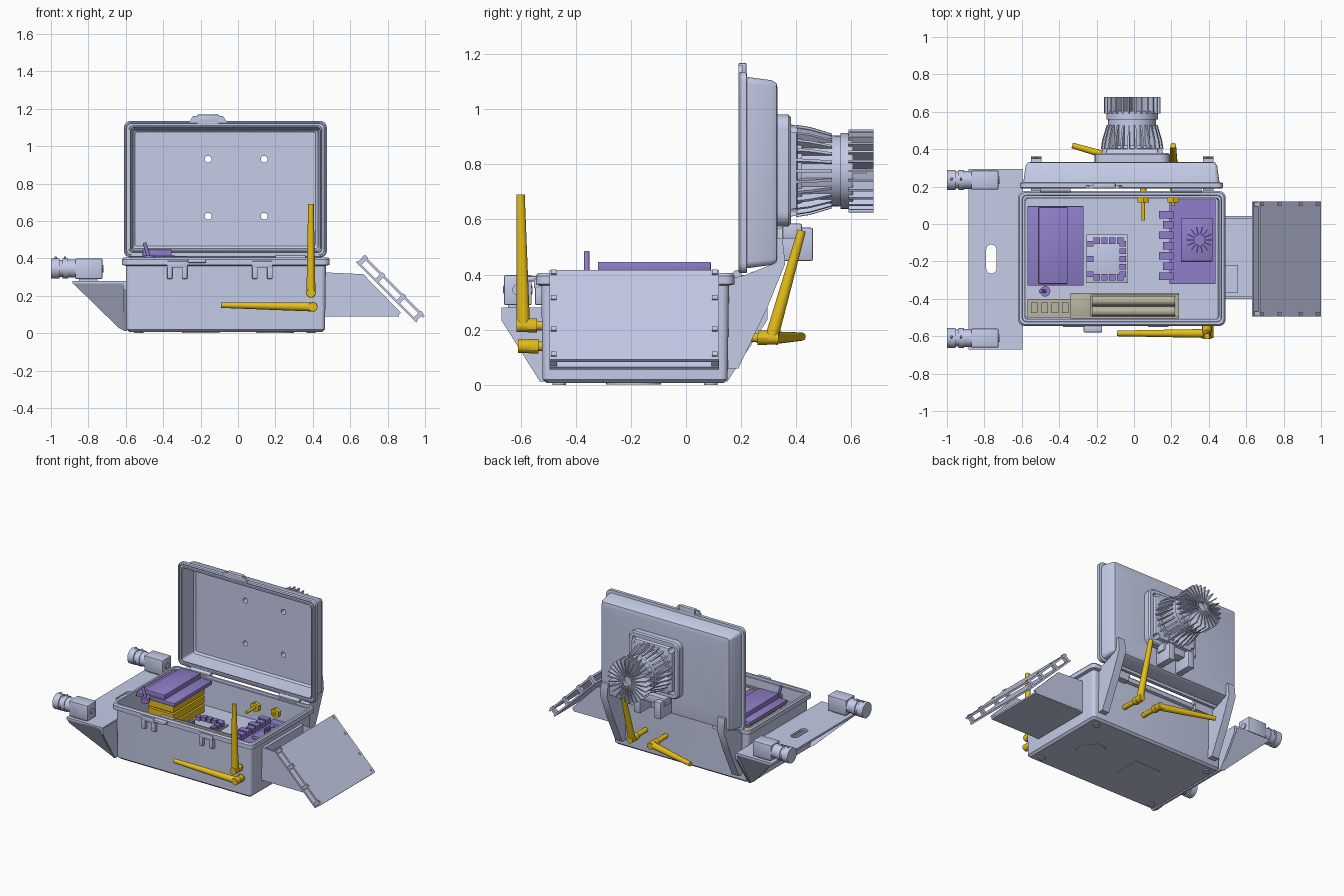
import bpy, bmesh, math
from mathutils import Vector, Matrix

cube = bpy.data.objects.get("Cube")
if cube:
    bpy.data.objects.remove(cube, do_unlink=True)


def material(name, rgb):
    m = bpy.data.materials.new(name)
    m.use_nodes = True
    m.diffuse_color = (*rgb, 1)
    m.node_tree.nodes["Principled BSDF"].inputs["Base Color"].default_value = (*rgb, 1)
    return m


GREY = material("pale blue grey", (0.59, 0.64, 0.85))
PURPLE = material("purple", (0.28, 0.21, 0.59))
YELLOW = material("golden yellow", (0.80, 0.52, 0.01))
BEIGE = material("warm grey", (0.49, 0.46, 0.36))
parts = []


def finish(name, bm, mat):
    bmesh.ops.recalc_face_normals(bm, faces=bm.faces)
    me = bpy.data.meshes.new(name)
    bm.to_mesh(me)
    bm.free()
    me.materials.append(mat)
    ob = bpy.data.objects.new(name, me)
    bpy.context.scene.collection.objects.link(ob)
    parts.append(ob)
    return ob


def box(name, x, y, z, mat=GREY, bevel=0, place=Matrix()):
    """Block given by its (low, high) extent on each axis."""
    bm = bmesh.new()
    bmesh.ops.create_cube(bm, size=1)
    for v in bm.verts:
        v.co = [(a[0] + a[1]) / 2 + c * (a[1] - a[0]) for a, c in zip((x, y, z), v.co)]
    if bevel:
        bmesh.ops.bevel(bm, geom=bm.edges[:], offset=bevel, segments=2, affect='EDGES', profile=0.5)
    bm.transform(place)
    return finish(name, bm, mat)


def rod(name, p, q, r1, r2=None, mat=GREY, sides=20):
    """Cylinder or cone between two points."""
    p, q = Vector(p), Vector(q)
    bm = bmesh.new()
    turn = (q - p).to_track_quat('Z', 'Y').to_matrix().to_4x4()
    bmesh.ops.create_cone(bm, cap_ends=True, segments=sides, radius1=r1,
                          radius2=r1 if r2 is None else r2, depth=(q - p).length,
                          matrix=Matrix.Translation((p + q) / 2) @ turn)
    return finish(name, bm, mat)


def prism(name, pts, offset, mat=GREY):
    """Polygon extruded along an offset vector."""
    bm = bmesh.new()
    face = bm.faces.new([bm.verts.new(p) for p in pts])
    new = bmesh.ops.extrude_face_region(bm, geom=[face])["geom"]
    bmesh.ops.translate(bm, vec=offset, verts=[g for g in new if isinstance(g, bmesh.types.BMVert)])
    return finish(name, bm, mat)


def loft(name, rect, rings, mapping, mat=GREY, corner=0.035):
    """Rounded rectangle loops (inset, depth) joined into a closed skin."""
    u0, u1, v0, v1 = rect
    bm = bmesh.new()
    loops = []
    for inset, depth in rings:
        r = max(corner - inset * 0.5, 0.012)
        loop = []
        for k, (cu, cv) in enumerate(((u1, v1), (u0, v1), (u0, v0), (u1, v0))):
            cu += (inset + r) * (-1 if cu == u1 else 1)
            cv += (inset + r) * (-1 if cv == v1 else 1)
            for i in range(6):
                a = math.pi / 2 * (k + i / 5)
                loop.append(bm.verts.new(mapping(cu + r * math.cos(a), cv + r * math.sin(a), depth)))
        loops.append(loop)
    n = len(loops[0])
    for a, b in zip(loops, loops[1:]):
        for i in range(n):
            bm.faces.new((a[i], a[(i + 1) % n], b[(i + 1) % n], b[i]))
    bm.faces.new(loops[0])
    bm.faces.new(loops[-1])
    return finish(name, bm, mat)


def cut(ob, cutter):
    mod = ob.modifiers.new("hole", 'BOOLEAN')
    mod.operation, mod.object, mod.solver = 'DIFFERENCE', cutter, 'EXACT'
    bpy.context.view_layer.objects.active = ob
    bpy.ops.object.modifier_apply(modifier=mod.name)
    parts.remove(cutter)
    bpy.data.objects.remove(cutter, do_unlink=True)


def flat(u, v, d):
    return (u, v, d)


def upright(u, v, d):
    return (u, d, v)


# Case: tub with a stepped rim, internal mounting deck and feet
loft("case_tub", (-0.62, 0.49, -0.545, 0.176),
     [(0.04, 0.006), (0.025, 0.02), (0.02, 0.36), (0, 0.365), (0, 0.395), (0.008, 0.405),
      (0.022, 0.405), (0.024, 0.39), (0.036, 0.39), (0.04, 0.20)], flat)
for x in (-0.53, 0.39):
    for y in (-0.46, 0.09):
        rod("foot", (x, y, 0), (x, y, 0.012), 0.025)
rod("base_ring", (0.2, -0.19, 0.002), (0.2, -0.19, 0.012), 0.1, sides=32)
box("base_label_plate", (-0.3, -0.1), (-0.28, -0.1), (0.002, 0.01))

# Latches on the front, hinges on the back
for x in (-0.325, 0.13):
    box("latch", (x - 0.055, x + 0.055), (-0.552, -0.53), (0.35, 0.385), bevel=0.004)
    for s in (-0.04, 0.04):
        box("latch_leg", (x + s - 0.014, x + s + 0.014), (-0.547, -0.52), (0.29, 0.36), bevel=0.003)
box("front_catch", (-0.27, -0.17), (-0.58, -0.54), (0.375, 0.395), bevel=0.008)
for x in (-0.42, 0.28):
    rod("hinge_barrel", (x - 0.08, 0.185, 0.4), (x + 0.08, 0.185, 0.4), 0.016)
    box("hinge_leaf", (x - 0.07, x + 0.07), (0.15, 0.2), (0.35, 0.4))

# Raised lid and the square flange plate on its back, drilled together
lid = loft("lid", (-0.61, 0.475, 0.405, 1.135),
           [(0.06, 0.332), (0.04, 0.328), (0.03, 0.31), (0.018, 0.222), (0, 0.22), (0, 0.196), (0.006, 0.19),
            (0.012, 0.19), (0.014, 0.198), (0.026, 0.198), (0.028, 0.19), (0.034, 0.19),
            (0.048, 0.30), (0.06, 0.312)], upright)
plate = loft("flange_plate", (-0.21, 0.19, 0.575, 0.98),
             [(0, 0.325), (0, 0.372), (0.008, 0.38), (0.035, 0.38), (0.04, 0.40), (0.05, 0.404)],
             upright, corner=0.05)
for x in (-0.16, 0.14):
    for z in (0.625, 0.93):
        for ob in (lid, plate):
            cut(ob, rod("drill", (x, 0.1, z), (x, 0.5, z), 0.018))
box("lid_catch", (-0.22, -0.1), (0.19, 0.22), (1.12, 1.168), bevel=0.006)
prism("lid_catch_base", [(-0.26, 0.19, 1.13), (-0.06, 0.19, 1.13), (-0.08, 0.19, 1.16), (-0.24, 0.19, 1.16)],
      (0, 0.015, 0))

# Finned round head on the flange plate
CX, CZ = -0.01, 0.776
for y0, y1, r1, r2 in ((0.39, 0.42, 0.15, 0.145), (0.42, 0.56, 0.132, 0.128),
                       (0.56, 0.605, 0.138, 0.138), (0.6, 0.655, 0.05, 0.045)):
    rod("head_body", (CX, y0, CZ), (CX, y1, CZ), r1, r2, sides=40)
for i in range(26):
    spin = Matrix.Translation((CX, 0, CZ)) @ Matrix.Rotation(math.tau * i / 26, 4, 'Y')
    box("end_fin", (0.035, 0.151), (0.59, 0.68), (-0.004, 0.004), place=spin)
    rib = prism("base_rib", [(0.1, 0.4, -0.005), (0.168, 0.4, -0.005), (0.16, 0.45, -0.005),
                             (0.136, 0.53, -0.005), (0.1, 0.53, -0.005)], (0, 0, 0.01))
    rib.data.transform(spin)
for x in (-0.12, 0.04):
    box("head_bracket_cheek", (x, x + 0.05), (0.33, 0.46), (0.45, 0.57), bevel=0.006)
box("head_bracket_bridge", (-0.13, 0.1), (0.35, 0.42), (0.53, 0.585), bevel=0.006)

# Rear arms that hold the lid open
ARM = [(0.14, 0.06), (0.19, 0.06), (0.295, 0.28), (0.36, 0.44), (0.35, 0.53), (0.32, 0.53),
       (0.32, 0.44), (0.22, 0.40), (0.14, 0.38)]
for x in (-0.55, 0.37):
    prism("rear_arm", [(x, y, z) for y, z in ARM], (0.055, 0, 0))

# Shelf with side gussets and a pair of cameras
shelf = box("camera_shelf", (-0.885, -0.6), (-0.67, 0.295), (0.265, 0.28))
cut(shelf, loft("slot", (-0.79, -0.735, -0.265, -0.11), [(0, 0.2), (0, 0.35)], flat, corner=0.027))
prism("shelf_back", [(-0.612, -0.67, 0.275), (-0.612, 0.295, 0.275), (-0.612, 0.295, 0.235),
                     (-0.612, 0.15, 0.012), (-0.612, -0.53, 0.012), (-0.612, -0.67, 0.235)], (0.015, 0, 0))
for top, low, t in ((-0.67, -0.53, 0.012), (0.295, 0.15, -0.012)):
    prism("shelf_gusset", [(-0.885, top, 0.27), (-0.605, top, 0.27), (-0.605, low, 0.012),
                           (-0.64, low, 0.03), (-0.86, top, 0.245)], (0, t, 0))
for y in (-0.61, 0.235):
    box("camera_foot", (-0.85, -0.75), (y - 0.035, y + 0.035), (0.275, 0.295))
    box("camera_body", (-0.87, -0.725), (y - 0.05, y + 0.05), (0.29, 0.398), bevel=0.004)
    rod("camera_socket", (-0.725, y, 0.345), (-0.718, y, 0.345), 0.02)
    for x0, x1, r in ((-1, -0.955, 0.054), (-0.96, -0.935, 0.046), (-0.937, -0.91, 0.053),
                      (-0.912, -0.865, 0.048)):
        rod("lens_barrel", (x0, y, 0.345), (x1, y, 0.345), r, sides=28)
    for x in (-0.925, -0.975):
        rod("lens_screw", (x, y, 0.39), (x, y + 0.01, 0.408), 0.006, sides=8)

# Side bracket carrying the tilted double panel
SIDE = [(0.46, 0.1), (0.85, 0.09), (0.87, 0.11), (0.67, 0.315), (0.46, 0.325)]
for y in (-0.4, 0.03):
    prism("panel_bracket_side", [(x, y, z) for x, z in SIDE], (0, 0.012, 0))
box("panel_bracket_floor", (0.46, 0.86), (-0.4, 0.04), (0.09, 0.102))
box("panel_bracket_wall", (0.465, 0.49), (-0.4, 0.04), (0.09, 0.325))
box("bracket_connector", (0.48, 0.555), (-0.37, -0.22), (0.2, 0.27))
tilt = Matrix.Translation((0.813, 0, 0.238)) @ Matrix.Rotation(math.radians(45), 4, 'Y')
box("outer_panel", (-0.225, 0.235), (-0.495, 0.12), (0.015, 0.028), place=tilt)
box("inner_panel", (-0.228, 0.228), (-0.495, 0.12), (-0.03, -0.018), place=tilt)
for u in (-0.21, -0.08, 0.08, 0.21):
    for y in (-0.48, 0.105):
        box("panel_spacer", (u - 0.012, u + 0.012), (y - 0.012, y + 0.012), (-0.025, 0.02), place=tilt)
        box("panel_clip", (u - 0.01, u + 0.01), (y - 0.01, y + 0.01), (0.025, 0.034), place=tilt)

# Whip antennas with elbow sockets: base, elbow, tip
for base, elbow, tip in (((0.39, -0.52, 0.215), (0.39, -0.59, 0.215), (0.39, -0.6, 0.69)),
                         ((0.4, -0.52, 0.14), (0.4, -0.585, 0.14), (-0.09, -0.585, 0.15)),
                         ((0.21, 0.13, 0.175), (0.21, 0.31, 0.17), (0.21, 0.42, 0.56)),
                         ((0.05, 0.13, 0.175), (0.05, 0.31, 0.17), (-0.33, 0.42, 0.175))):
    base, elbow, tip = Vector(base), Vector(elbow), Vector(tip)
    back = (elbow - base).normalized()
    rod("antenna_socket", base, elbow, 0.017, mat=YELLOW)
    rod("antenna_nut", elbow - back * 0.05, elbow - back * 0.015, 0.026, mat=YELLOW, sides=12)
    rod("antenna_knuckle", elbow - back * 0.02, elbow + back * 0.025, 0.024, mat=YELLOW)
    rod("antenna_whip", elbow, tip, 0.024, 0.015, YELLOW)
for x, y in ((0.05, 0.02), (0.21, 0.1)):
    rod("inner_connector", (x, 0.14, 0.3), (x, y, 0.3), 0.01, mat=YELLOW)
    rod("inner_nut", (x, 0.14, 0.3), (x, 0.115, 0.3), 0.035, mat=YELLOW, sides=6)

# Stacked module on the right of the case
for i in range(3):
    box("module_stack", (-0.5, -0.3), (-0.3, 0.05), (0.2 + i * 0.063, 0.25 + i * 0.063), YELLOW)
box("module_post", (-0.48, -0.32), (-0.28, 0.03), (0.2, 0.39), YELLOW)
box("module_base", (-0.57, -0.27), (-0.33, 0.095), (0.385, 0.412), PURPLE, 0.004)
box("module_cover", (-0.51, -0.355), (-0.32, 0.09), (0.41, 0.446), PURPLE, 0.004)
rod("module_knob_base", (-0.475, -0.36, 0.38), (-0.475, -0.36, 0.415), 0.028, mat=PURPLE)
rod("module_stub", (-0.475, -0.36, 0.4), (-0.5, -0.36, 0.483), 0.01, mat=PURPLE)

# Centre board ringed by chips
box("centre_board", (-0.255, -0.035), (-0.315, -0.055), (0.21, 0.222), bevel=0.003)
for i in range(5):
    y = -0.105 - i * 0.041
    for x in (-0.235, -0.06):
        if x > -0.1 or i in (0, 2, 4):
            box("chip", (x - 0.018, x + 0.018), (y - 0.015, y + 0.015), (0.22, 0.25), PURPLE)
    for row in (-0.09, -0.285):
        if i < 4:
            x = -0.2 + i * 0.042
            box("chip", (x - 0.017, x + 0.017), (row - 0.017, row + 0.017), (0.22, 0.25), PURPLE)

# Computer board with fan and edge connectors
box("computer_board", (0.19, 0.435), (-0.32, 0.13), (0.235, 0.25), PURPLE)
box("heat_sink", (0.25, 0.42), (-0.2, 0.03), (0.25, 0.275), PURPLE, 0.004)
rod("fan_hub", (0.35, -0.085, 0.27), (0.35, -0.085, 0.3), 0.03, mat=PURPLE)
for i in range(14):
    spin = Matrix.Translation((0.35, -0.085, 0.285)) @ Matrix.Rotation(math.tau * i / 14, 4, 'Z')
    box("fan_blade", (0.02, 0.07), (-0.003, 0.003), (-0.012, 0.012), PURPLE, place=spin)
for i in range(7):
    y = -0.28 + i * 0.055
    box("edge_connector", (0.135 + 0.02 * (i % 2), 0.21), (y - 0.02, y + 0.02), (0.235, 0.285), PURPLE)

# Power tray with cells along the front wall
box("power_tray", (-0.34, 0.24), (-0.505, -0.375), (0.2, 0.3), BEIGE)
for y in (-0.505, -0.38):
    box("tray_wall", (-0.34, 0.24), (y, y + 0.01), (0.29, 0.335), BEIGE)
for y in (-0.467, -0.41):
    rod("cell", (-0.225, y, 0.31), (0.22, y, 0.31), 0.026, mat=BEIGE)
box("tray_block", (-0.34, -0.23), (-0.5, -0.375), (0.3, 0.335), BEIGE, 0.004)
box("terminal_board", (-0.57, -0.34), (-0.5, -0.4), (0.2, 0.28), BEIGE)
for i in range(4):
    x = -0.55 + i * 0.055
    box("terminal", (x, x + 0.035), (-0.475, -0.42), (0.28, 0.32), BEIGE)

# Smooth curved walls while keeping edges crisp
bpy.ops.object.select_all(action='DESELECT')
for ob in parts:
    ob.select_set(True)
bpy.context.view_layer.objects.active = parts[0]
bpy.ops.object.shade_smooth_by_angle(angle=math.radians(30))
